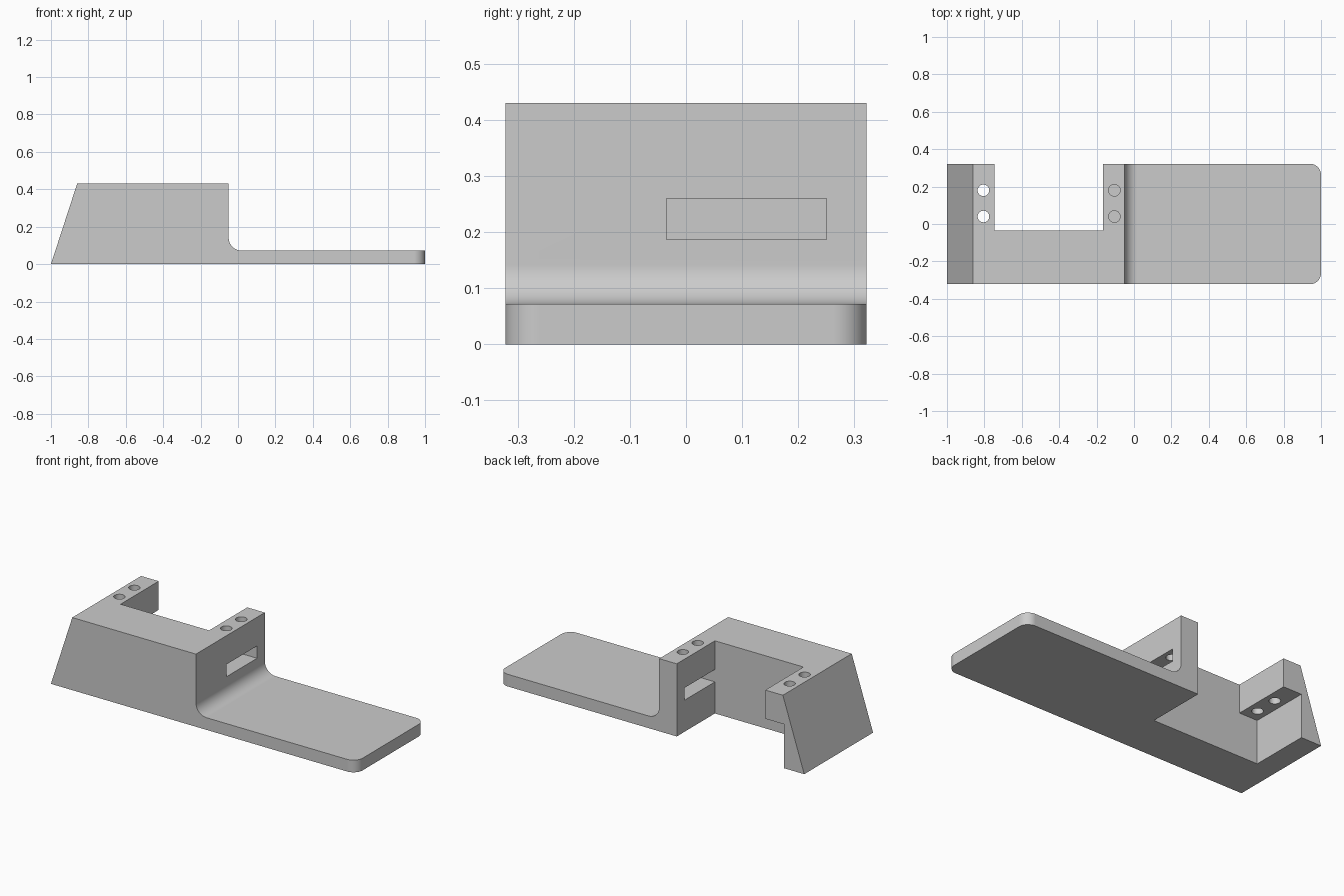
import bpy, bmesh, math

cube = bpy.data.objects.get("Cube")
if cube:
    bpy.data.objects.remove(cube, do_unlink=True)

HALF_W = 0.322            # half depth of the bracket
TOP = 0.43                # height of the raised block
PLATE = 0.072             # thickness of the flat plate
INNER = -0.035            # front wall of the pocket
FILLET = 0.07

grey = bpy.data.materials.new("plain grey")
grey.use_nodes = True
grey.diffuse_color = (0.6, 0.6, 0.6, 1)
grey.node_tree.nodes["Principled BSDF"].inputs["Base Color"].default_value = (0.6, 0.6, 0.6, 1)


def add_object(name, bm):
    bmesh.ops.recalc_face_normals(bm, faces=bm.faces)
    mesh = bpy.data.meshes.new(name)
    bm.to_mesh(mesh)
    bm.free()
    mesh.materials.append(grey)
    obj = bpy.data.objects.new(name, mesh)
    bpy.context.collection.objects.link(obj)
    return obj


def extrude_profile(points, y0, y1):
    """Extrude an (x, z) outline along y."""
    bm = bmesh.new()
    face = bm.faces.new([bm.verts.new((x, y0, z)) for x, z in points])
    moved = bmesh.ops.extrude_face_region(bm, geom=[face])["geom"]
    verts = [g for g in moved if isinstance(g, bmesh.types.BMVert)]
    bmesh.ops.translate(bm, verts=verts, vec=(0, y1 - y0, 0))
    return bm


def rect(x0, x1, z0, z1):
    return [(x0, z0), (x1, z0), (x1, z1), (x0, z1)]


def cut(body, cutter):
    """Subtract the cutter from the body, then discard it."""
    cutter.hide_render = True
    mod = body.modifiers.new("cut", "BOOLEAN")
    mod.operation = "DIFFERENCE"
    mod.solver = "EXACT"
    mod.object = cutter
    bpy.context.view_layer.objects.active = body
    bpy.ops.object.modifier_apply(modifier=mod.name)
    bpy.data.objects.remove(cutter, do_unlink=True)


# Main side profile: sloped block, fillet and flat plate
wall = -0.05
steps = 12
arc = []
for i in range(steps + 1):
    a = math.pi + i / steps * math.pi / 2
    arc.append((wall + FILLET + FILLET * math.cos(a), PLATE + FILLET + FILLET * math.sin(a)))
outline = [(-1, 0), (-0.86, TOP), (wall, TOP)] + arc + [(1, PLATE), (1, 0)]
bm = extrude_profile(outline, -HALF_W, HALF_W)

# Rounded corners at the plate's free end
corners = [e for e in bm.edges if all(v.co.x > 0.99 for v in e.verts)
           and abs(e.verts[0].co.y - e.verts[1].co.y) < 0.001]
bmesh.ops.bevel(bm, geom=corners, offset=0.06, segments=12, profile=0.5, affect="EDGES")
body = add_object("bracket_body", bm)

# Open pocket with an undercut below the sloped arm
pocket = [(-0.866, -0.1), (-0.165, -0.1), (-0.165, 0.6),
          (-0.745, 0.6), (-0.745, 0.26), (-0.866, 0.26)]
cut(body, add_object("pocket_cutter", extrude_profile(pocket, INNER, 0.5)))

# Slot through the upright arm
cut(body, add_object("slot_cutter", extrude_profile(rect(-0.25, 0.1, 0.187, 0.26), INNER, 0.25)))

# Two screw holes in each arm
for x in (-0.805, -0.105):
    for y in (0.04, 0.18):
        bm = bmesh.new()
        bmesh.ops.create_cone(bm, cap_ends=True, segments=32, radius1=0.031,
                              radius2=0.031, depth=0.3)
        bmesh.ops.translate(bm, verts=bm.verts, vec=(x, y, 0.37))
        cut(body, add_object("hole_cutter", bm))

# Smooth curved surfaces, keep flat faces flat
bpy.ops.object.select_all(action="DESELECT")
body.select_set(True)
bpy.context.view_layer.objects.active = body
bpy.ops.object.shade_smooth_by_angle(angle=math.radians(30))
weighted = body.modifiers.new("even_shading", "WEIGHTED_NORMAL")
weighted.keep_sharp = True
